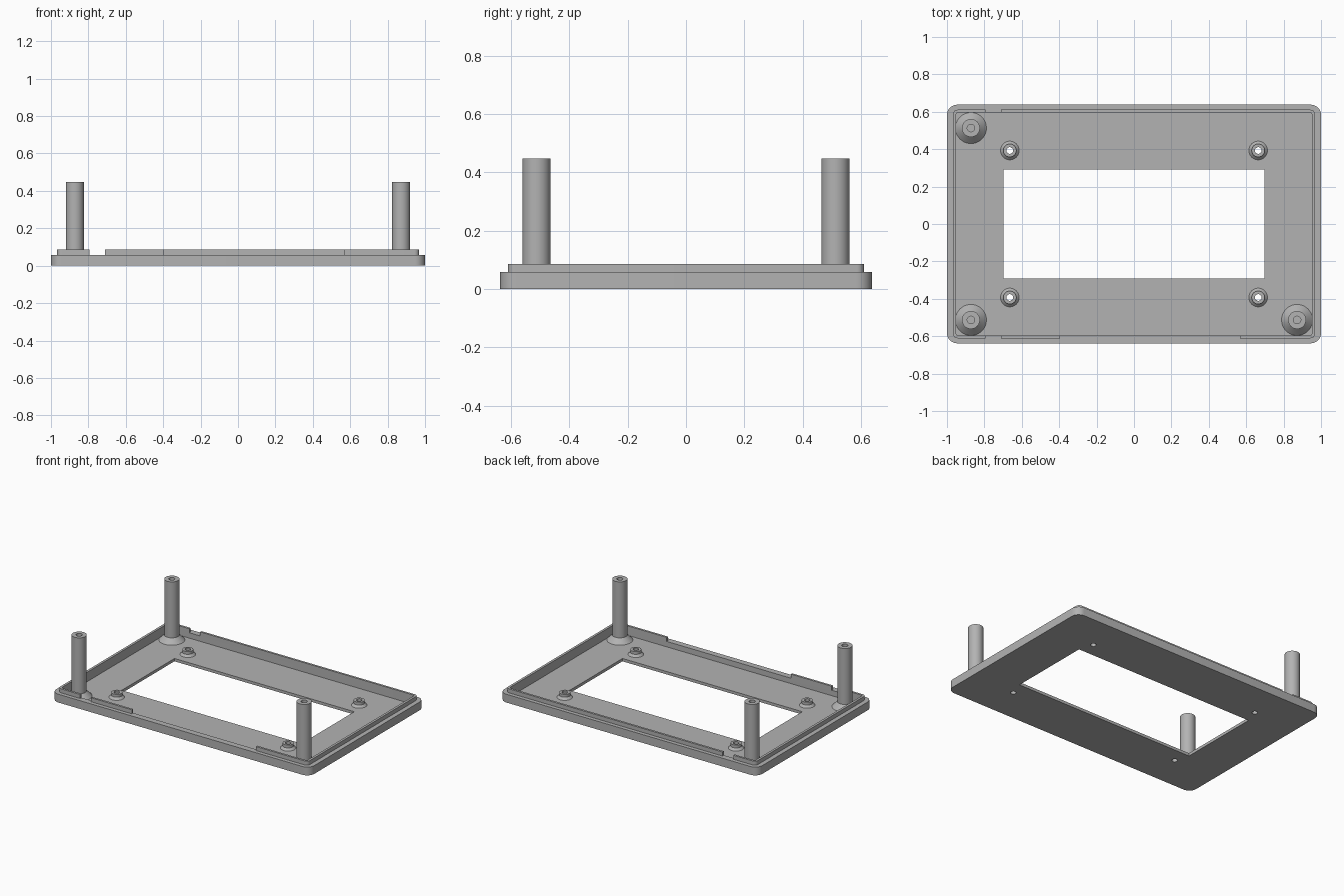
import bpy, bmesh, math

if "Cube" in bpy.data.objects:
    bpy.data.objects.remove(bpy.data.objects["Cube"])

grey = bpy.data.materials.new("plain grey")
grey.diffuse_color = (0.45, 0.45, 0.45, 1)
grey.use_nodes = True
grey.node_tree.nodes["Principled BSDF"].inputs["Base Color"].default_value = grey.diffuse_color


def finish(name, bm):
    bmesh.ops.remove_doubles(bm, verts=bm.verts, dist=1e-5)
    bmesh.ops.recalc_face_normals(bm, faces=bm.faces)
    mesh = bpy.data.meshes.new(name)
    bm.to_mesh(mesh)
    bm.free()
    mesh.materials.append(grey)
    ob = bpy.data.objects.new(name, mesh)
    bpy.context.collection.objects.link(ob)
    return ob


def prism(name, points, z0, z1):
    """Extrude a flat outline from z0 to z1."""
    bm = bmesh.new()
    face = bm.faces.new([bm.verts.new((x, y, z0)) for x, y in points])
    top = bmesh.ops.extrude_face_region(bm, geom=[face])["geom"]
    moved = [v for v in top if isinstance(v, bmesh.types.BMVert)]
    bmesh.ops.translate(bm, verts=moved, vec=(0, 0, z1 - z0))
    return finish(name, bm)


def rounded(hx, hy, r, n=8):
    pts = []
    for q, (sx, sy) in enumerate([(1, 1), (-1, 1), (-1, -1), (1, -1)]):
        for i in range(n + 1):
            a = (q + i / n) * math.pi / 2
            pts.append((sx * (hx - r) + r * math.cos(a), sy * (hy - r) + r * math.sin(a)))
    return pts


def rect(x0, x1, y0, y1):
    return [(x0, y0), (x1, y0), (x1, y1), (x0, y1)]


def circle(x, y, r, n=32):
    return [(x + r * math.cos(2 * math.pi * i / n), y + r * math.sin(2 * math.pi * i / n))
            for i in range(n)]


def select(ob):
    bpy.ops.object.select_all(action='DESELECT')
    ob.select_set(True)
    bpy.context.view_layer.objects.active = ob


def combine(ob, other, operation):
    select(ob)
    mod = ob.modifiers.new("combine", 'BOOLEAN')
    mod.operation, mod.object, mod.solver = operation, other, 'EXACT'
    bpy.ops.object.modifier_apply(modifier=mod.name)
    bpy.data.objects.remove(other)


def smooth(ob):
    select(ob)
    bpy.ops.object.shade_smooth_by_angle(angle=math.radians(30))


def lathe(name, profile, x, y, n=40):
    """Revolve an (r, z) profile around a vertical axis at x, y."""
    bm = bmesh.new()
    verts = [bm.verts.new((r, 0, z)) for r, z in profile]
    edges = [bm.edges.new(pair) for pair in zip(verts, verts[1:])]
    bmesh.ops.spin(bm, geom=verts + edges, axis=(0, 0, 1), cent=(0, 0, 0),
                   angle=2 * math.pi, steps=n)
    ob = finish(name, bm)
    ob.location = (x, y, 0)
    smooth(ob)


FLOOR, RIM, LIP = 0.02, 0.058, 0.086
PEGS = [(sx * 0.664, sy * 0.393) for sx in (-1, 1) for sy in (-1, 1)]

# Shallow tray with a stepped lip, hollowed out
tray = prism("tray", rounded(1.0, 0.638, 0.055), 0, RIM)
combine(tray, prism("lip", rounded(0.968, 0.611, 0.025), 0.03, LIP), 'UNION')
combine(tray, prism("cavity", rounded(0.951, 0.596, 0.012), FLOOR, 0.2), 'DIFFERENCE')

# Display window and screw holes in the floor
combine(tray, prism("window", rect(-0.697, 0.697, -0.292, 0.292), -0.1, 0.1), 'DIFFERENCE')
for x, y in PEGS:
    combine(tray, prism("screw_hole", circle(x, y, 0.018), -0.1, 0.1), 'DIFFERENCE')

# Gaps in the front and back lip
for x0, x1, side in [(-0.795, -0.71, -1), (-0.395, 0.567, -1), (-0.795, -0.71, 1)]:
    y0, y1 = sorted((side * 0.55, side * 0.63))
    combine(tray, prism("lip_gap", rect(x0, x1, y0, y1), RIM, 0.2), 'DIFFERENCE')
smooth(tray)

# Three tall corner posts with flared feet and pilot holes
for x, y in [(-0.872, 0.513), (-0.872, -0.513), (0.872, -0.513)]:
    lathe("corner_post", [(0.083, FLOOR), (0.048, 0.055), (0.048, 0.447),
                          (0.02, 0.447), (0.02, 0.2), (0, 0.2)], x, y)

# Four short standoffs with flared feet around the screw holes
for x, y in PEGS:
    lathe("standoff", [(0.05, FLOOR), (0.035, 0.035), (0.035, 0.055),
                       (0.018, 0.055), (0.018, FLOOR)], x, y)
